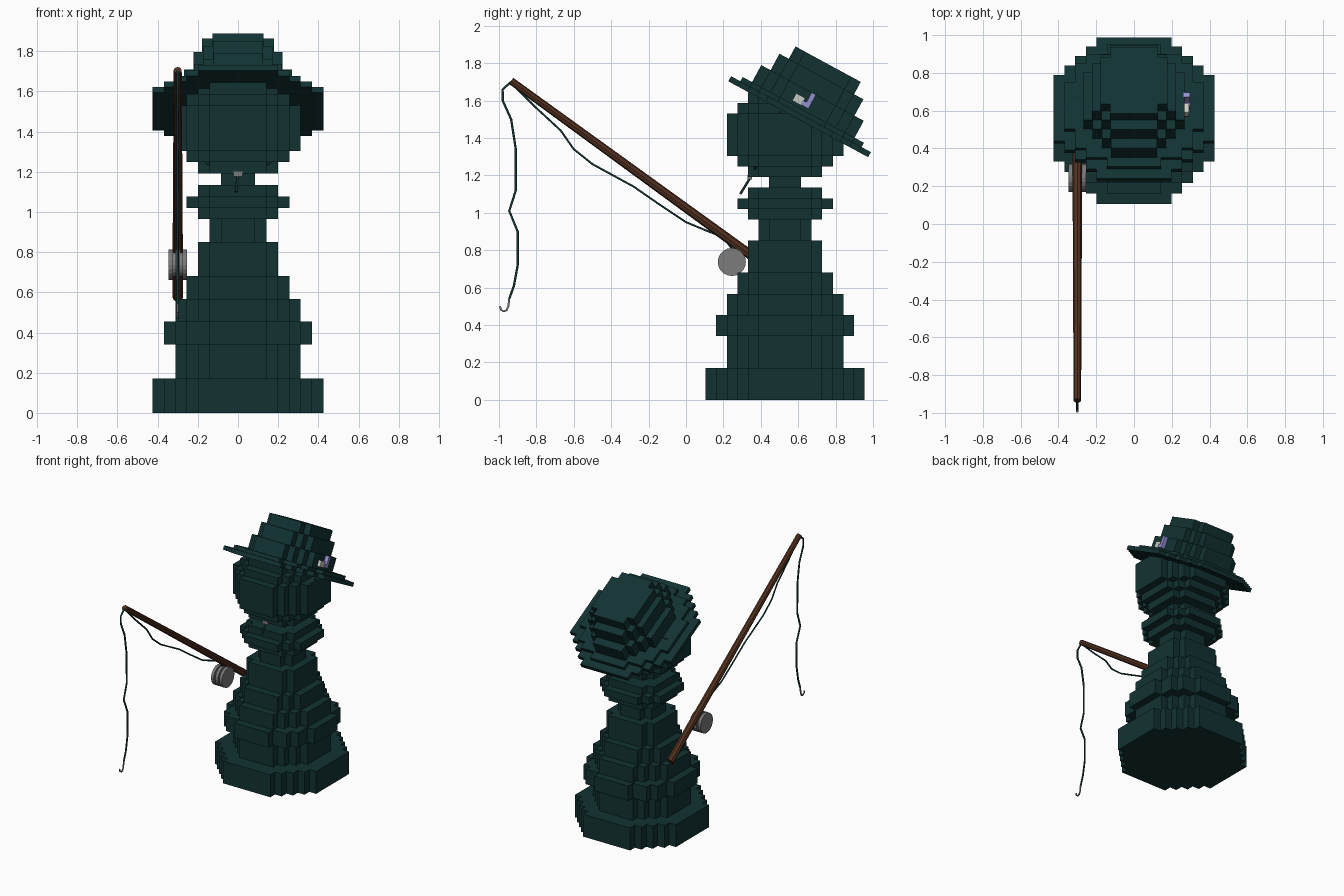
import bpy, bmesh, math
from mathutils import Vector, Matrix

if "Cube" in bpy.data.objects:
    bpy.data.objects.remove(bpy.data.objects["Cube"])

C = 0.0567  # block size


def material(name, rgb):
    m = bpy.data.materials.new(name)
    m.diffuse_color = (*rgb, 1)
    m.use_nodes = True
    m.node_tree.nodes["Principled BSDF"].inputs["Base Color"].default_value = m.diffuse_color
    return m


TEAL = material("dark_teal", (0.006, 0.032, 0.032))
BROWN = material("wood", (0.085, 0.03, 0.013))
STEEL = material("steel", (0.2, 0.2, 0.2))
PALE = material("pale", (0.6, 0.6, 0.55))
LILAC = material("lilac", (0.3, 0.28, 0.65))


def finish(name, bm, mat):
    me = bpy.data.meshes.new(name)
    bmesh.ops.recalc_face_normals(bm, faces=bm.faces)
    bm.to_mesh(me)
    bm.free()
    me.materials.append(mat)
    ob = bpy.data.objects.new(name, me)
    bpy.context.collection.objects.link(ob)
    return ob


def disc(n):
    return {(i, j) for i in range(-n, n + 1) for j in range(-n, n + 1)
            if i * i + j * j <= (n + 0.65) ** 2}


def block_stack(name, layers, mat):
    """Stack of blocky discs: (bottom, top, radius in blocks, x scale)."""
    bm = bmesh.new()
    for k, (z0, z1, n, sx) in enumerate(layers):
        cells = disc(n)

        def face(pts):
            bm.faces.new([bm.verts.new((x * C * sx, y * C, z)) for x, y, z in pts])

        # cells covered by an equally scaled neighbouring layer need no cap
        caps = []
        for z, q in ((z0, k - 1), (z1, k + 1)):
            same = 0 <= q < len(layers) and layers[q][3] == sx
            caps.append((z, disc(layers[q][2]) if same else set()))
        for i, j in cells:
            a, b, c, d = i - .5, i + .5, j - .5, j + .5
            for z, hidden in caps:
                if (i, j) not in hidden:
                    face([(a, c, z), (b, c, z), (b, d, z), (a, d, z)])
            for di, dj, p, q in ((-1, 0, (a, c), (a, d)), (1, 0, (b, c), (b, d)),
                                 (0, -1, (a, c), (b, c)), (0, 1, (a, d), (b, d))):
                if (i + di, j + dj) not in cells:
                    face([(*p, z0), (*q, z0), (*q, z1), (*p, z1)])
    bmesh.ops.remove_doubles(bm, verts=bm.verts, dist=1e-5)
    return finish(name, bm, mat)


def wire(name, pts, radius, mat):
    cu = bpy.data.curves.new(name, 'CURVE')
    cu.dimensions = '3D'
    cu.bevel_depth = radius
    cu.bevel_resolution = 1
    cu.use_fill_caps = True
    sp = cu.splines.new('POLY')
    sp.points.add(len(pts) - 1)
    for p, co in zip(sp.points, pts):
        p.co = (*co, 1)
    cu.materials.append(mat)
    ob = bpy.data.objects.new(name, cu)
    bpy.context.collection.objects.link(ob)
    return ob


def rod_between(name, a, b, r0, r1, sides, mat):
    a, b = Vector(a), Vector(b)
    bm = bmesh.new()
    rot = (b - a).to_track_quat('Z', 'Y').to_matrix().to_4x4()
    bmesh.ops.create_cone(bm, cap_ends=True, segments=sides, radius1=r0, radius2=r1,
                          depth=(b - a).length,
                          matrix=Matrix.Translation((a + b) / 2) @ rot)
    return finish(name, bm, mat)


def box(name, centre, size, mat, parent=None):
    bm = bmesh.new()
    bmesh.ops.create_cube(bm, size=1, matrix=Matrix.Translation(centre)
                          @ Matrix.Diagonal((*size, 1)))
    ob = finish(name, bm, mat)
    ob.parent = parent
    return ob


def stack(rows, start):
    """Rows of (height in blocks, radius in blocks) to layers."""
    out, z = [], start
    for h, n in rows:
        out.append((z * C, (z + h) * C, n, 1))
        z += h
    return out


# Pawn: base, waist, collar and neck, then the head
body = block_stack("pawn_body", stack(
    [(3, 7), (3, 5), (2, 6), (2, 5), (2, 4), (3, 3), (2, 2), (1, 3), (1, 4), (1, 3), (1, 1)],
    0), TEAL)
head = block_stack("pawn_head", stack([(1, 3), (1, 4), (4, 5), (1, 4), (1, 3)], 21), TEAL)
body.location.y = head.location.y = 0.53

# Tilted hat with stepped crown
hat = block_stack("hat", [(0, .031, 7, 1), (.031, .057, 6, 1), (.057, .16, 5, .86),
                          (.16, .26, 4, .87), (.26, .335, 3, .9)], TEAL)
hat.location = (0, 0.60, 1.50)
hat.rotation_euler.x = math.radians(-28.5)

# Lure pinned on the hat side
box("lure_bead", (.275, -.048, .095), (.03, .055, .045), PALE, hat)
box("lure_stem", (.28, .008, .118), (.035, .026, .085), LILAC, hat)
box("lure_foot", (.28, -.015, .088), (.035, .025, .025), LILAC, hat)

# Chin cord with bead and tail
for side, s in (("left", -1), ("right", 1)):
    wire("chin_cord_" + side, [(s * .3, .5, 1.54), (s * .275, .43, 1.36),
                               (s * .15, .37, 1.24), (0, .345, 1.19)], .006, TEAL)
box("cord_bead", (0, .34, 1.19), (.045, .025, .025), STEEL)
wire("cord_tail", [(0, .345, 1.19), (-.01, .29, 1.10)], .007, TEAL)

# Fishing rod and reel
X = -0.30
rod_between("fishing_rod", (X, .62, .575), (X, -.935, 1.705), .027, .02, 8, BROWN)
rod_between("reel_spool", (X - .04, .245, .737), (X + .04, .245, .737), .06, .06, 20, STEEL)
for name, x in (("left", X - .035), ("middle", X), ("right", X + .035)):
    rod_between("reel_disc_" + name, (x - .011, .245, .737), (x + .011, .245, .737),
                .075, .075, 20, STEEL)
rod_between("reel_foot", (X, .26, .77), (X, .29, .82), .012, .012, 8, STEEL)


# Line along the rod, hanging line and hook
def on_rod_plane(pts):
    return [(X, y, z) for y, z in pts]


wire("rod_line", on_rod_plane([(-.93, 1.69), (-.8, 1.56), (-.67, 1.44), (-.6, 1.34), (-.5, 1.26),
                               (-.28, 1.14), (-.15, 1.05), (0, .95), (.12, .90), (.2, .87),
                               (.25, .80)]), .006, TEAL)
wire("hanging_line", on_rod_plane([(-.935, 1.70), (-.98, 1.66), (-.98, 1.6), (-.935, 1.5),
                                   (-.91, 1.34), (-.91, 1.12), (-.945, 1.01), (-.9, .9),
                                   (-.9, .72), (-.92, .61), (-.945, .54)]), .007, TEAL)
wire("hook", on_rod_plane([(-.945, .54), (-.95, .50), (-.96, .478), (-.975, .473),
                           (-.99, .482), (-.994, .50)]), .006, STEEL)
